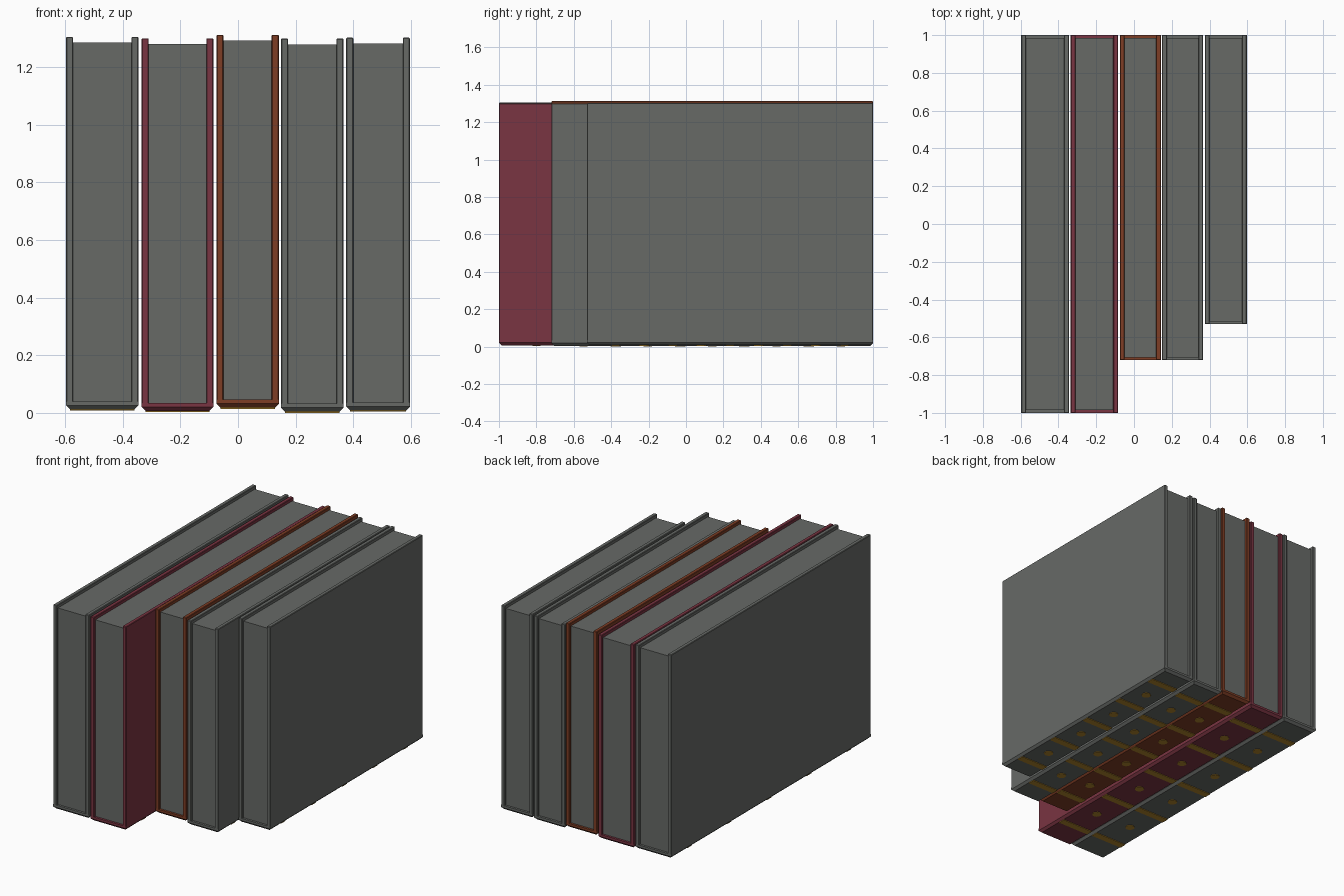
import bpy
import bmesh
from mathutils import Matrix, Vector

if "Cube" in bpy.data.objects:
    bpy.data.objects.remove(bpy.data.objects["Cube"])


def material(name, rgb):
    m = bpy.data.materials.new(name)
    m.diffuse_color = (*rgb, 1)
    m.use_nodes = True
    m.node_tree.nodes["Principled BSDF"].inputs["Base Color"].default_value = m.diffuse_color
    return m


GREY = material("grey", (0.135, 0.143, 0.134))
RED = material("burgundy", (0.195, 0.035, 0.054))
BROWN = material("brown_leather", (0.21, 0.047, 0.018))
GOLD = material("gold", (0.42, 0.23, 0.025))


def add_box(bm, lo, hi, bevel=0.0, bottom_only=False):
    lo, hi = Vector(lo), Vector(hi)
    size, mid = hi - lo, (lo + hi) / 2
    verts = bmesh.ops.create_cube(
        bm, size=1, matrix=Matrix.Translation(mid) @ Matrix.Diagonal((*size, 1)))["verts"]
    if bevel:
        edges = {e for v in verts for e in v.link_edges}
        if bottom_only:
            edges = {e for e in edges if all(v.co.z < mid.z for v in e.verts)}
        bmesh.ops.bevel(bm, geom=list(edges), offset=bevel, segments=1,
                        profile=0.5, affect='EDGES')


def finish(bm, name, mat):
    me = bpy.data.meshes.new(name)
    bm.to_mesh(me)
    bm.free()
    me.materials.append(mat)
    bpy.context.collection.objects.link(bpy.data.objects.new(name, me))


BOARD = 0.025   # cover thickness
GILT = 0.004    # gold plate thickness


def book(n, x0, x1, y0, y1, z0, z1, mat):
    # cover: two boards joined by a spine with chamfered lower edges
    bm = bmesh.new()
    for a, b in ((x0, x0 + BOARD), (x1 - BOARD, x1)):
        add_box(bm, (a, y0, z0 + 0.015), (b, y1, z1), 0.003)
    add_box(bm, (x0, y0, z0), (x1, y1, z0 + 0.028), 0.014, True)
    finish(bm, f"cover_{n}", mat)

    # page block, set in from the cover edges
    bm = bmesh.new()
    add_box(bm, (x0 + BOARD - 0.001, y0 + 0.014, z0 + 0.026),
            (x1 - BOARD + 0.001, y1 - 0.014, z1 - 0.02))
    finish(bm, f"pages_{n}", GREY)

    # gold bands and dots alternating along the spine
    bm = bmesh.new()
    step = (y1 - y0) / 5
    xm = (x0 + x1) / 2
    for i in range(5):
        y = y0 + step * (i + 0.5)
        add_box(bm, (x0 + 0.014, y - 0.022, z0 - GILT), (x1 - 0.014, y + 0.022, z0 + 0.001))
        if i < 4:
            bmesh.ops.create_cone(
                bm, cap_ends=True, segments=12, radius1=0.028, radius2=0.028, depth=GILT,
                matrix=Matrix.Translation((xm, y + step / 2, z0 - GILT / 2 + 0.0005)))
    finish(bm, f"spine_gilding_{n}", GOLD)


# row of books, left to right
BOOKS = [
    (-0.597, -0.345, -1.00, 1.0, 0.012, 1.305, GREY),
    (-0.335, -0.085, -1.00, 1.0, 0.007, 1.300, RED),
    (-0.075, 0.142, -0.72, 1.0, 0.018, 1.312, BROWN),
    (0.149, 0.366, -0.72, 1.0, 0.004, 1.299, GREY),
    (0.375, 0.597, -0.53, 1.0, 0.008, 1.302, GREY),
]
for i, b in enumerate(BOOKS, 1):
    book(i, *b)
